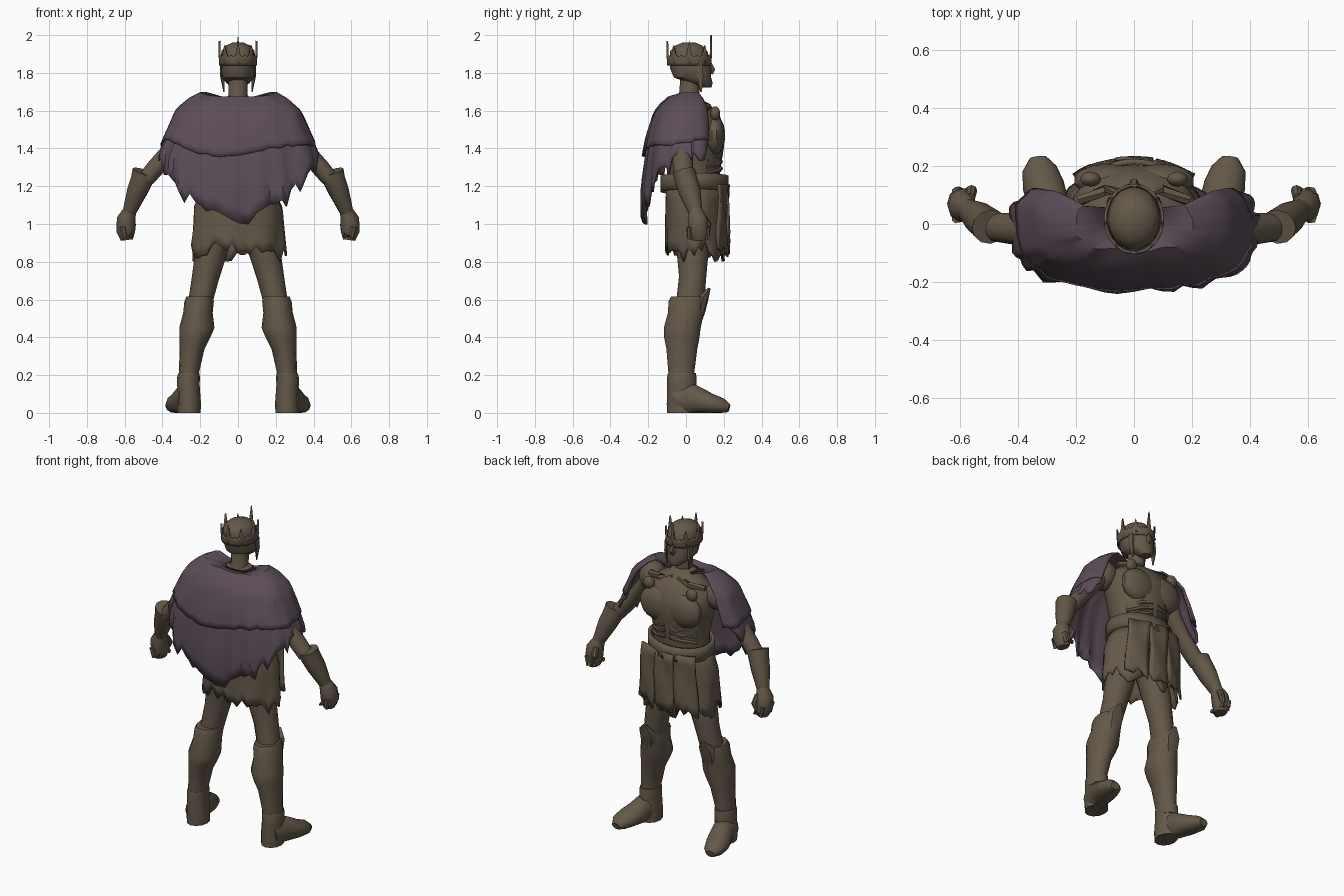
import bpy, bmesh, math, random
from mathutils import Vector

random.seed(4)
cube = bpy.data.objects.get("Cube")
if cube:
    bpy.data.objects.remove(cube, do_unlink=True)


def material(name, rgb):
    m = bpy.data.materials.new(name)
    m.use_nodes = True
    m.diffuse_color = (*rgb, 1)
    m.node_tree.nodes["Principled BSDF"].inputs["Base Color"].default_value = (*rgb, 1)
    return m


BROWN = material("weathered brown", (0.125, 0.098, 0.066))
PURPLE = material("faded purple", (0.105, 0.073, 0.098))
X = Vector((1, 0, 0))


def finish(bm, name, mat, thick=0, angle=40):
    bmesh.ops.recalc_face_normals(bm, faces=bm.faces)
    mesh = bpy.data.meshes.new(name)
    bm.to_mesh(mesh)
    bm.free()
    ob = bpy.data.objects.new(name, mesh)
    bpy.context.collection.objects.link(ob)
    mesh.materials.append(mat)
    if thick:
        mod = ob.modifiers.new("thickness", 'SOLIDIFY')
        mod.thickness, mod.offset = thick, 0
    bpy.ops.object.select_all(action='DESELECT')
    ob.select_set(True)
    bpy.context.view_layer.objects.active = ob
    bpy.ops.object.shade_smooth_by_angle(angle=math.radians(angle))


def loft(name, rings, side=1, n=12, flat=False):
    """Skin elliptical sections (x, y, z, rx, ry) set across the path."""
    bm = bmesh.new()
    pts = [Vector((r[0] * side, r[1], r[2])) for r in rings]
    loops = []
    for i, p in enumerate(pts):
        t = Vector((0, 0, 1)) if flat else pts[min(i + 1, len(pts) - 1)] - pts[max(i - 1, 0)]
        t.normalize()
        u = (X - t * t.dot(X)).normalized()
        v = t.cross(u)
        loop = []
        for k in range(n):
            a = math.tau * k / n
            q = p + u * rings[i][3] * math.cos(a) + v * rings[i][4] * math.sin(a)
            q.z = max(q.z, 0)
            loop.append(bm.verts.new(q))
        loops.append(loop)
    for a, b in zip(loops, loops[1:]):
        for k in range(n):
            j = (k + 1) % n
            bm.faces.new((a[k], a[j], b[j], b[k]))
    bm.faces.new(loops[0])
    bm.faces.new(loops[-1])
    finish(bm, name, BROWN)


def sheet(name, f, nu, nv, closed=False, thick=0.012, mat=BROWN):
    """Grid surface from f(column, v) with v running from top to hem."""
    bm = bmesh.new()
    cols = [[bm.verts.new(f(i, j / nv)) for j in range(nv + 1)]
            for i in range(nu if closed else nu + 1)]
    for i in range(nu):
        a, b = cols[i], cols[(i + 1) % len(cols)]
        for j in range(nv):
            bm.faces.new((a[j], b[j], b[j + 1], a[j + 1]))
    finish(bm, name, mat, thick)


def blob(name, loc, size, side):
    bm = bmesh.new()
    bmesh.ops.create_uvsphere(bm, u_segments=14, v_segments=9, radius=1)
    for v in bm.verts:
        v.co = Vector((side * loc[0] + v.co.x * size[0], loc[1] + v.co.y * size[1], loc[2] + v.co.z * size[2]))
    finish(bm, name, BROWN)


def lerp(table, x):
    for a, b in zip(table, table[1:]):
        if x <= b[0]:
            t = max(0, (x - a[0]) / (b[0] - a[0]))
            return [p + (q - p) * t for p, q in zip(a[1:], b[1:])]
    return table[-1][1:]


# Torso, neck and head
loft("torso", [(0, .04, 1.0, .17, .11), (0, .045, 1.15, .18, .14), (0, .04, 1.28, .17, .14),
               (0, .04, 1.4, .195, .16), (0, .04, 1.5, .22, .165), (0, .04, 1.57, .21, .14),
               (0, .035, 1.62, .15, .105), (0, .02, 1.655, .09, .07), (0, .02, 1.68, .05, .05)],
     n=20, flat=True)
loft("neck", [(0, .01, 1.6, .08, .08), (0, .015, 1.68, .05, .052), (0, .03, 1.8, .052, .058)])
loft("head", [(0, .1, 1.722, .03, .035), (0, .08, 1.745, .06, .062), (0, .035, 1.775, .085, .1),
              (0, .025, 1.82, .089, .11), (0, .018, 1.87, .091, .108), (0, .015, 1.915, .088, .1),
              (0, .015, 1.945, .064, .072), (0, .015, 1.962, .025, .03)], n=18, flat=True)
loft("nose", [(0, .12, 1.86, .01, .012), (0, .138, 1.815, .018, .02), (0, .132, 1.795, .012, .012)], n=6)
loft("brow", [(-.07, .095, 1.86, .012, .012), (0, .13, 1.85, .014, .014), (.07, .095, 1.86, .012, .012)], n=6)

# Crown with uneven narrow spikes, the tallest over the face
N = 48


def crown_point(i, v):
    a = math.tau * i / N
    spike = 0
    if i % 6 == 0:
        spike = .115 if i == N // 4 else .06 + .025 * (i % 4 == 0)
    z = 1.84 + (1 - v) * (.045 + spike + .008 * (i % 2))
    flare = 1 + .04 * (1 - v)
    return (.095 * flare * math.cos(a), .017 + .112 * flare * math.sin(a), z)


sheet("crown", crown_point, N, 3, closed=True, thick=.01)

for s, tag in ((1, "left"), (-1, "right")):
    # Chest muscles, ribs, bosses and hanging hair
    blob(f"{tag}_chest_plate", (.09, .15, 1.47), (.12, .058, .105), s)
    blob(f"{tag}_shoulder_boss", (.15, .155, 1.585), (.036, .026, .038), s)
    blob(f"{tag}_shoulder", (.23, 0, 1.55), (.08, .085, .09), s)
    loft(f"{tag}_collar_bone", [(.02, .1, 1.63, .018, .018), (.1, .115, 1.62, .02, .02),
                                (.19, .08, 1.61, .018, .018)], s, 6)
    loft(f"{tag}_hair_strand", [(.08, .07, 1.85, .014, .02), (.082, .075, 1.78, .012, .02),
                                (.075, .08, 1.7, .003, .005)], s, 6)
    for k in range(4):
        z = 1.275 + .035 * k
        loft(f"{tag}_rib_{k + 1}", [(.015, .185, z + .02, .011, .011), (.08, .175, z + .01, .013, .013),
                                    (.15, .11, z - .01, .011, .011)], s, 6)

    # Arms with flared bracers and fists
    loft(f"{tag}_upper_arm", [(.24, 0, 1.56, .055, .07), (.305, -.015, 1.46, .048, .062),
                              (.375, -.02, 1.37, .046, .056), (.435, -.015, 1.3, .048, .053),
                              (.485, -.01, 1.24, .045, .05)], s)
    loft(f"{tag}_bracer", [(.495, -.01, 1.275, .066, .06), (.508, 0, 1.235, .06, .06),
                           (.535, .02, 1.17, .054, .058), (.575, .05, 1.065, .036, .038)], s)
    loft(f"{tag}_fist", [(.572, .05, 1.075, .034, .036), (.592, .06, 1.025, .05, .054),
                         (.594, .07, .96, .05, .056), (.588, .07, .915, .032, .04)], s, 10)
    loft(f"{tag}_thumb", [(.565, .09, 1.04, .018, .018), (.56, .115, .995, .02, .02),
                          (.575, .11, .955, .014, .014)], s, 8)
    for k in range(4):
        loft(f"{tag}_finger_{k + 1}", [(.612, .02 + .03 * k, .985, .018, .018),
                                       (.6, .022 + .03 * k, .93, .018, .017),
                                       (.56, .025 + .03 * k, .94, .014, .015)], s, 7)

    # Legs, greaves and boots
    loft(f"{tag}_thigh", [(.1, .03, 1.02, .09, .1), (.14, .035, .86, .085, .085),
                          (.172, .035, .72, .072, .072), (.205, .02, .56, .062, .075)], s)
    loft(f"{tag}_greave", [(.203, .01, .615, .07, .092), (.206, .005, .59, .078, .1),
                           (.212, 0, .53, .078, .098), (.218, -.02, .45, .093, .1),
                           (.228, -.022, .4, .082, .096), (.243, -.022, .34, .066, .084),
                           (.26, -.025, .21, .053, .07), (.262, -.025, .1, .058, .074)], s, 14, True)
    loft(f"{tag}_knee_guard", [(.205, .125, .66, .008, .006), (.208, .09, .61, .055, .03),
                               (.212, .075, .54, .05, .028), (.222, .055, .45, .02, .015)], s, 8)
    loft(f"{tag}_ankle_cuff", [(.26, -.022, .21, .056, .074), (.262, -.022, .19, .06, .078),
                               (.263, -.022, .14, .06, .078)], s, 12, True)
    loft(f"{tag}_heel", [(.26, -.025, 0, .062, .076), (.26, -.025, .05, .064, .077),
                         (.262, -.025, .16, .058, .074)], s, 12, True)
    loft(f"{tag}_boot", [(.265, -.06, .07, .055, .075), (.28, .03, .075, .064, .082),
                         (.295, .08, .06, .068, .068), (.312, .13, .048, .072, .054),
                         (.326, .19, .036, .06, .042), (.33, .228, .025, .03, .022)], s, 12)

# Belt and tattered skirt
sheet("belt", lambda i, v: (.19 * math.cos(math.tau * i / 28),
                            .045 + .17 * math.sin(math.tau * i / 28),
                            1.255 - .085 * v + .015 * math.cos(math.tau * i / 28)), 28, 2, True, .02)
skirt_hem = [.85 + .03 * math.sin(i * .8) + random.choice((-.02, .01, .04)) for i in range(48)]


def skirt_point(i, v):
    a = math.tau * i / 48
    fold = 1 + .04 * v * math.sin(i * .92 + 2 * v)
    z = 1.19 + (skirt_hem[i] - 1.19) * v
    spread = .035 * min(1, v * 3) + .025 * v
    return ((.185 + spread) * fold * math.cos(a), .045 + (.145 + .005 * v) * fold * math.sin(a), z)


sheet("skirt", skirt_point, 48, 6, True)
for k in range(3):
    cx = -.12 + .12 * k
    tips = [random.uniform(0, .07) for i in range(6)]
    sheet(f"front_tasset_{k + 1}", lambda i, v: (
        cx * (1 + .2 * v) + (i - 2.5) * .026,
        .222 - 1.8 * (cx + (i - 2.5) * .02) ** 2 + .007 * math.sin(v * 6 + k + i * .9),
        1.21 + (.82 + tips[i] - 1.21) * v), 5, 6)

# Tattered cape, then the shorter mantle folded over it
SHAPE = [(1.0, .43, .222), (1.2, .435, .226), (1.36, .425, .21), (1.48, .375, .195),
         (1.6, .325, .165), (1.66, .26, .125), (1.69, .2, .09)]
COLS, SPAN = 56, math.radians(126)


def drape(hem, grow, fold):
    rags = [random.choice((0, .02, .06)) + random.uniform(-.01, .02) for i in range(COLS + 1)]

    def point(i, v):
        a = SPAN * (2 * i / COLS - 1)
        s, c = math.sin(a), math.cos(a)
        across = math.copysign(abs(s) ** .8, s)
        if v == 0:
            return (.08 * across, .015 - .065 * c, 1.665)
        w = (v - .1) / .9
        z = 1.693 + (hem(a, rags[i]) - 1.693) * w
        rx, ry = lerp(SHAPE, z)
        ripple = grow * w + fold * w * math.sin(i * 1.3 + 2 * math.sin(i * .4))
        ripple += .005 * math.sin(i * .7 + 9 * w) * (1 - w)
        if c < 0:
            ry = min(ry, .16)
        y = -math.copysign(abs(c) ** .72, c) * (ry + ripple)
        return ((rx + ripple * .6) * across, y, z - .025 * max(0, c) * (1 - w))
    return point


def cape_hem(a, rag):
    rise = .32 * abs(math.sin(a)) ** 1.6 if abs(a) < math.pi / 2 else .32 + .1 * (abs(a) - math.pi / 2)
    return 1.045 + rise - rag


def mantle_hem(a, rag):
    return 1.365 + .07 * min(1, abs(a)) + .015 * math.sin(4 * a) - .15 * rag


sheet("cape", drape(cape_hem, 0, .012), COLS, 10, mat=PURPLE)
sheet("mantle", drape(mantle_hem, .014, .005), COLS, 10, mat=PURPLE)
